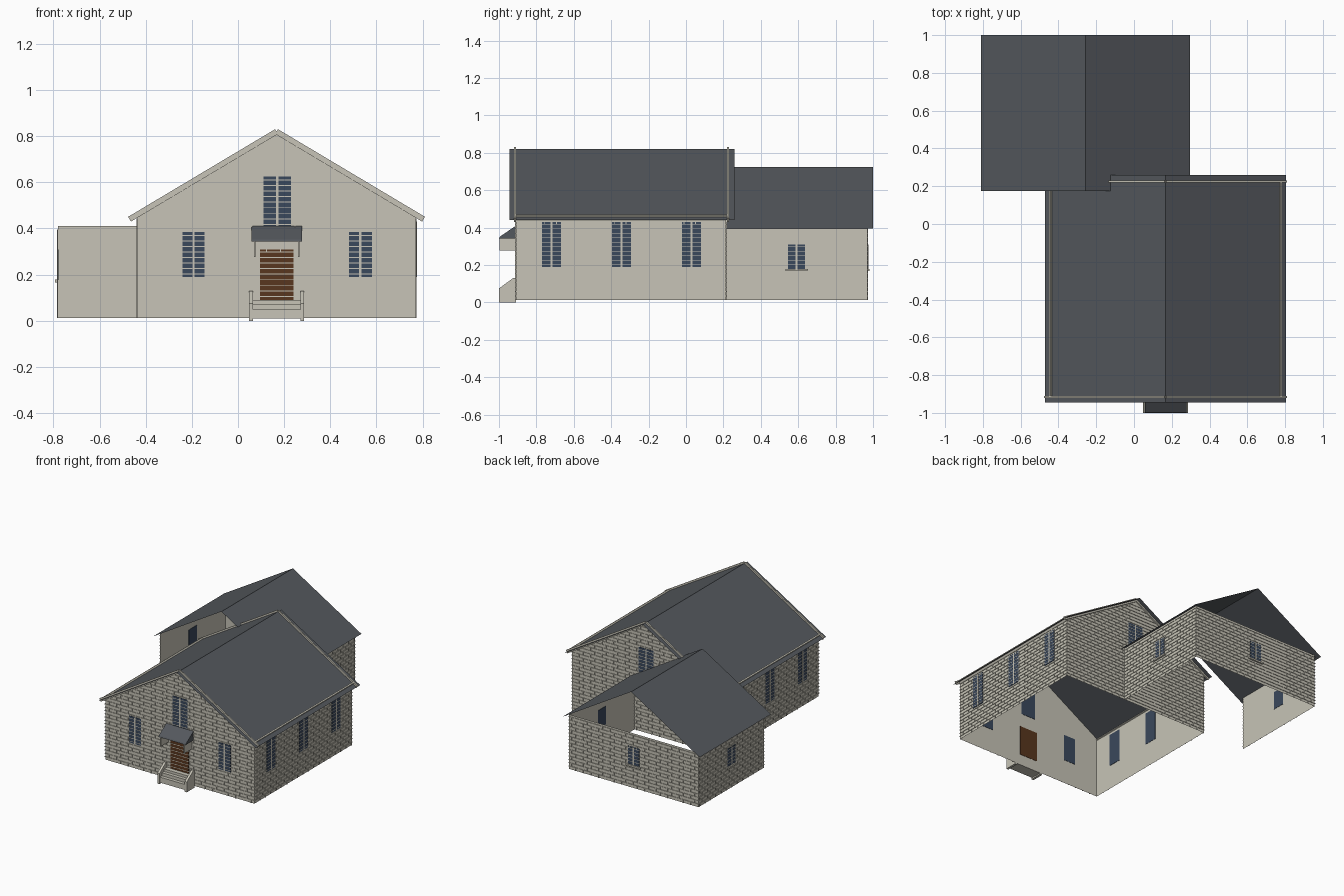
import bpy, bmesh, math
from mathutils import Vector

cube = bpy.data.objects.get("Cube")
if cube:
    bpy.data.objects.remove(cube, do_unlink=True)


def material(name, r, g, b):
    lin = [((c / 255 + 0.055) / 1.055) ** 2.4 for c in (r, g, b)] + [1]
    m = bpy.data.materials.new(name)
    m.use_nodes = True
    m.diffuse_color = lin
    bsdf = m.node_tree.nodes["Principled BSDF"]
    bsdf.inputs["Base Color"].default_value = lin
    bsdf.inputs["Roughness"].default_value = 0.9
    return m


STONE = material("pale stone", 199, 196, 183)
SLATE = material("dark slate", 84, 88, 93)
GLASS = material("blue grey glass", 58, 72, 92)
WOOD = material("brown wood", 88, 54, 30)

# Main hall and annex dimensions
RIDGE, PEAK, SLOPE = 0.167, 0.82, 0.596
LEFT, RIGHT, FRONT, BACK = -0.435, 0.77, -0.91, 0.215
ANNEX_L, ANNEX_R, ANNEX_BACK, ANNEX_TOP = -0.78, 0.265, 0.97, 0.41
BASE, COURSE, BRICK, JOINT = 0.012, 0.024, 0.062, 0.004


# Each side maps (along, height, outward) to a point in space
def facing(side, at):
    return {
        "front": lambda u, z, d: Vector((u, at - d, z)),
        "back": lambda u, z, d: Vector((u, at + d, z)),
        "right": lambda u, z, d: Vector((at + d, u, z)),
        "left": lambda u, z, d: Vector((at - d, u, z)),
    }[side]


def finish(name, bm, mat):
    if len(bm.faces) > 1:
        bmesh.ops.recalc_face_normals(bm, faces=bm.faces)
    mesh = bpy.data.meshes.new(name)
    bm.to_mesh(mesh)
    bm.free()
    mesh.materials.append(mat)
    obj = bpy.data.objects.new(name, mesh)
    bpy.context.collection.objects.link(obj)
    return obj


def add_prism(bm, place, pts, d0, d1):
    a = [bm.verts.new(place(u, z, d0)) for u, z in pts]
    b = [bm.verts.new(place(u, z, d1)) for u, z in pts]
    bm.faces.new(a)
    bm.faces.new(b[::-1])
    for i in range(len(pts)):
        j = (i + 1) % len(pts)
        bm.faces.new((a[i], a[j], b[j], b[i]))


def rect(u0, u1, z0, z1):
    return [(u0, z0), (u1, z0), (u1, z1), (u0, z1)]


def prism(name, place, pts, d0, d1, mat):
    bm = bmesh.new()
    add_prism(bm, place, pts, d0, d1)
    return finish(name, bm, mat)


def sheet(name, points, mat):
    bm = bmesh.new()
    bm.faces.new([bm.verts.new(p) for p in points])
    return finish(name, bm, mat)


def roof_z(u):
    return PEAK - abs(u - RIDGE) * SLOPE


def wall(name, side, at, u0, u1, top, openings, gable=False):
    """Thin wall with raised joints; openings are (u0, u1, z0, z1, kind)."""
    place = facing(side, at)
    outline = [(u0, BASE), (u1, BASE), (u1, top), (u0, top)]
    if gable:
        outline = [(u0, BASE), (u1, BASE), (u1, roof_z(u1)), (RIDGE, PEAK), (u0, roof_z(u0))]
        top = PEAK - 0.02
    sheet(name, [place(u, z, 0) for u, z in outline], STONE)

    # Raised bed joints and staggered head joints
    bm = bmesh.new()
    rows = int((top - BASE) / COURSE)
    for row in range(rows):
        z = BASE + (row + 1) * COURSE
        a, b = u0 - 0.003, u1 + 0.003
        if gable:
            half = (PEAK - z) / SLOPE - 0.004
            a, b = max(a, RIDGE - half), min(b, RIDGE + half)
        add_prism(bm, place, rect(a, b, z - JOINT, z), 0, 0.004)
        u = u0 + BRICK * (0.5 if row % 2 else 1)
        while u < u1:
            hidden = any(o[0] - 0.004 < u < o[1] + 0.004 and o[2] - 0.01 < z - COURSE / 2 < o[3]
                         for o in openings)
            if a < u < b and not hidden:
                add_prism(bm, place, rect(u - JOINT / 2, u + JOINT / 2, z - COURSE, z - JOINT), 0, 0.004)
            u += BRICK
    finish(name + "_joints", bm, STONE)

    # Windows and doors set into the wall
    for i, (a, b, z0, z1, kind) in enumerate(openings):
        label = f"{name}_{kind}_{i + 1}"
        mat = WOOD if kind == "door" else GLASS
        prism(label, place, rect(a, b, z0, z1), -0.002, 0.003, mat)
        if kind != "door":
            mid = (a + b) / 2
            prism(label + "_mullion", place, rect(mid - 0.005, mid + 0.005, z0, z1), 0.002, 0.005, STONE)
        if kind == "small_window":
            prism(label + "_sill", place, rect(a - 0.014, b + 0.014, z0 - 0.01, z0 + 0.002), 0, 0.012, STONE)


# Main hall walls
upper = (0.11, 0.23, 0.41, 0.625, "window")
wall("front_wall", "front", FRONT, LEFT, RIGHT, 0, [
    (-0.24, -0.145, 0.19, 0.385, "window"),
    (0.48, 0.58, 0.19, 0.385, "window"),
    upper,
    (0.095, 0.24, 0.09, 0.31, "door")], gable=True)
wall("back_wall", "back", BACK, LEFT, RIGHT, 0, [upper], gable=True)
side_windows = [(y - 0.051, y + 0.051, 0.19, 0.43, "window") for y in (-0.72, -0.345, 0.03)]
for side, x in (("left", LEFT), ("right", RIGHT)):
    # the side names here follow the direction each wall looks along x
    wall("hall_side_" + side, side, x, FRONT, BACK, roof_z(x), side_windows)

# Annex walls, open at both gables
side_window = [(0.545, 0.637, 0.177, 0.31, "small_window")]
wall("annex_side_left", "left", ANNEX_L, BACK, ANNEX_BACK, ANNEX_TOP, side_window)
wall("annex_side_right", "right", ANNEX_R, BACK, ANNEX_BACK, ANNEX_TOP, side_window)
wall("annex_back_wall", "back", ANNEX_BACK, ANNEX_L, ANNEX_R, ANNEX_TOP,
     [(-0.303, -0.211, 0.177, 0.31, "small_window")])


# Gabled roofs made of two thin slopes
def roof(name, x0, xr, x1, y0, y1, peak):
    bm = bmesh.new()
    lines = []
    for x in (x0, xr, x1):
        z = peak - abs(x - xr) * SLOPE
        lines.append([bm.verts.new((x, y, z)) for y in (y0, y1)])
    for p, q in zip(lines, lines[1:]):
        bm.faces.new((p[0], q[0], q[1], p[1]))
    return finish(name, bm, SLATE)


roof("hall_roof", -0.47, RIDGE, 0.805, -0.945, 0.26, PEAK)
roof("annex_roof", -0.81, -0.2565, 0.297, 0.175, 1.0, 0.725)

# Stone strips along the gables and above the eaves
along = Vector((1, SLOPE)).normalized()
up = Vector((-along.y, along.x)) * 0.012
ridge = Vector((RIDGE, PEAK))


def strip(start, end, mirror):
    pts = [ridge - along * s + up * k for s, k in ((start, -1), (end, -1), (end, 1), (start, 1))]
    return [(RIDGE + (p.x - RIDGE) * mirror, p.y) for p in pts]


reach = 0.637 * math.sqrt(1 + SLOPE ** 2)
eave = 0.602 * math.sqrt(1 + SLOPE ** 2)
for mirror, label in ((1, "right"), (-1, "left")):
    for end, y in (("front", -0.92), ("back", 0.22)):
        prism(f"{end}_gable_strip_{label}", facing("back", y), strip(0, reach, mirror), 0, 0.01, STONE)
    prism("eave_strip_" + label, facing("back", 0), strip(eave, eave + 0.01, mirror), FRONT, 0.22, STONE)

# Entrance steps between sloping side walls
across = facing("right", 0)
cheek = [(-1.0, 0), (FRONT, 0), (FRONT, 0.13), (-0.925, 0.13), (-1.0, 0.075)]
for label, x in (("right", 0.048), ("left", 0.27)):
    prism("step_cheek_" + label, across, cheek, x, x + 0.017, STONE)
for i, (y, z) in enumerate(((-0.995, 0.05), (-0.97, 0.072), (-0.945, 0.09))):
    prism(f"step_{i + 1}", across, rect(y, FRONT, z - 0.04, z), 0.065, 0.27, STONE)

# Door canopy with thin side brackets
canopy = [(-1.0, 0.343), (FRONT, 0.343), (FRONT, 0.41), (-0.995, 0.352)]
prism("door_canopy", across, canopy, 0.058, 0.278, SLATE)
for label, x in (("right", 0.07), ("left", 0.26)):
    prism("canopy_bracket_" + label, across, rect(-0.998, FRONT, 0.277, 0.343), x, x + 0.006, STONE)
